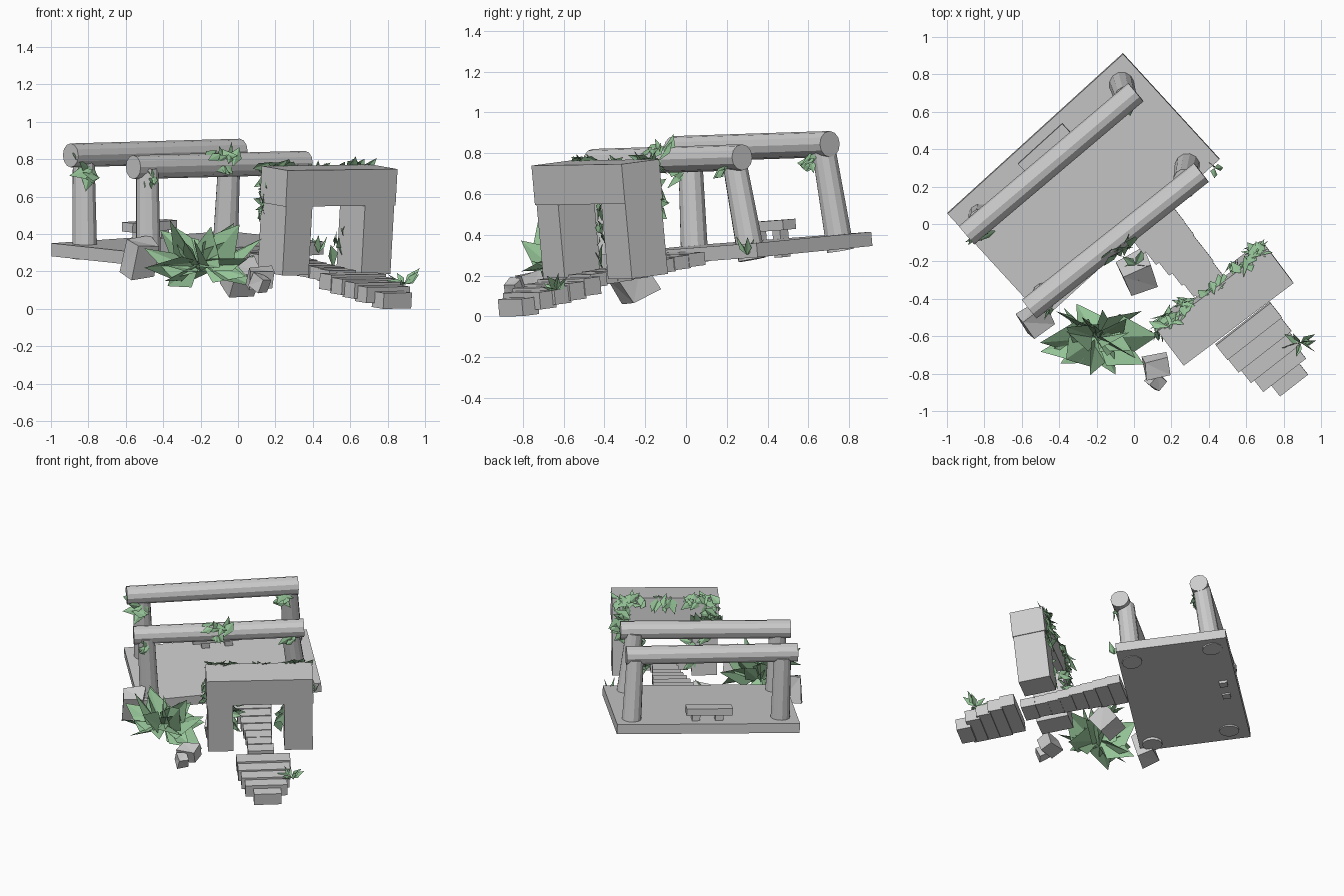
import bpy, bmesh, math, random
from mathutils import Vector, Matrix

if "Cube" in bpy.data.objects:
    bpy.data.objects.remove(bpy.data.objects["Cube"])

random.seed(4)
UP = Vector((0.011, -0.088, 1)).normalized()      # sinking slab
LEAN = Vector((0.055, -0.09, 1)).normalized()     # leaning gateway

green = bpy.data.materials.new("leaf_green")
green.diffuse_color = (0.30, 0.55, 0.31, 1)
green.use_nodes = True
green.node_tree.nodes["Principled BSDF"].inputs["Base Color"].default_value = green.diffuse_color


def finish(name, bm, mat=None):
    me = bpy.data.meshes.new(name)
    bm.to_mesh(me)
    bm.free()
    ob = bpy.data.objects.new(name, me)
    bpy.context.collection.objects.link(ob)
    if mat:
        me.materials.append(mat)
    return ob


def frame(angle, up):
    a = math.radians(angle)
    x = Vector((math.cos(a), math.sin(a), 0))
    x = (x - up * x.dot(up)).normalized()
    return Matrix((x, up.cross(x), up)).transposed()


def box(name, c, size, angle, up=Vector((0, 0, 1))):
    """Block whose top face is centred on c."""
    bm = bmesh.new()
    bmesh.ops.create_cube(bm, size=1)
    rot = frame(angle, up)
    for v in bm.verts:
        p = Vector((v.co.x * size[0], v.co.y * size[1], (v.co.z - 0.5) * size[2]))
        v.co = Vector(c) + rot @ p
    return finish(name, bm)


def rod(name, p, q, r1, r2, sides=12):
    p, q = Vector(p), Vector(q)
    d = q - p
    bm = bmesh.new()
    m = Matrix.Translation((p + q) / 2) @ d.to_track_quat('Z', 'Y').to_matrix().to_4x4()
    bmesh.ops.create_cone(bm, cap_ends=True, segments=sides, radius1=r1,
                          radius2=r2, depth=d.length, matrix=m)
    return finish(name, bm)


def rnd():
    return Vector([random.uniform(-1, 1) for _ in range(3)])


def add_leaf(bm, base, d, length, width, normal=None):
    """Folded pointed leaf."""
    d = d.normalized()
    side = d.cross(normal if normal else rnd()).normalized()
    n = d.cross(side)
    mid = base + d * length * 0.4
    vs = [bm.verts.new(p) for p in (
        base, mid + side * width + n * width * 0.3, base + d * length,
        mid - side * width + n * width * 0.3)]
    bm.faces.new((vs[0], vs[1], vs[2]))
    bm.faces.new((vs[0], vs[2], vs[3]))


def ivy(name, a, b, n, spread=0.03, length=0.11, normal=(0.4, -0.5, 0.2)):
    """Leaves scattered along the line a-b, lying roughly across the normal."""
    a, b, normal = Vector(a), Vector(b), Vector(normal).normalized()
    bm = bmesh.new()
    for i in range(n):
        p = a.lerp(b, (i + 0.5) / n) + rnd() * spread
        nn = (normal + rnd() * 0.45).normalized()
        d = nn.cross(rnd()).normalized()
        l = length * random.uniform(.7, 1.2)
        add_leaf(bm, p - d * l * 0.4, d, l, l * 0.27, nn)
    finish(name, bm, green)


def tuft(name, c, n, lo, hi, wide, tilt=(0.0, 1.0), flat=1.0):
    """Leaves fanning outward from one root."""
    bm = bmesh.new()
    for i in range(n):
        a = i * 2.4 + random.uniform(-.3, .3)
        d = Vector((math.cos(a), math.sin(a), random.uniform(*tilt))).normalized()
        d.y *= flat
        l = random.uniform(lo, hi) * d.length
        add_leaf(bm, Vector(c), d, l, l * wide)
    finish(name, bm, green)


def rock(name, c, size, angle, tilt):
    bm = bmesh.new()
    bmesh.ops.create_cube(bm, size=1)
    for v in bm.verts:
        v.co *= random.uniform(0.8, 1.1)
    rot = Matrix.Rotation(angle, 3, 'Z') @ Matrix.Rotation(tilt, 3, 'X')
    for v in bm.verts:
        v.co = Vector(c) + rot @ Vector([v.co[k] * size[k] for k in range(3)])
    bmesh.ops.triangulate(bm, faces=bm.faces[:])
    finish(name, bm)


# Slab
box("terrace_slab", (-0.27, 0.20, 0.355), (1.27, 0.765, 0.07), 42.5, UP)

# Columns and beams
cols = [((-0.82, 0.04, 0.345), (-0.825, 0.02, 0.80)),
        ((-0.48, -0.38, 0.295), (-0.485, -0.41, 0.75)),
        ((-0.065, 0.745, 0.40), (-0.045, 0.675, 0.82)),
        ((0.285, 0.31, 0.355), (0.27, 0.235, 0.77))]
for i, (p, q) in enumerate(cols):
    p, q = Vector(p), Vector(q)
    rod(f"column_{i+1}", p - (q - p).normalized() * 0.078, q, 0.069, 0.06)
rod("rear_beam", (-0.895, -0.06, 0.82), (0.01, 0.705, 0.845), 0.064, 0.064)
rod("front_beam", (-0.56, -0.455, 0.757), (0.36, 0.275, 0.78), 0.064, 0.064)

# Bench
box("bench_seat", (-0.473, 0.397, 0.468), (0.32, 0.085, 0.05), 42.5, UP)
for s in (-0.07, 0.09):
    box("bench_leg", (-0.473 + s * .74, 0.4 + s * .68, 0.43), (0.055, 0.055, 0.14), 42.5, UP)

# Gateway
R = frame(37, LEAN)
TOP = Vector((0.49, -0.445, 0.755))
box("gate_lintel", TOP, (0.735, 0.232, 0.195), 37, LEAN)
for x0, x1, n in ((-0.36, -0.185, "left"), (0.167, 0.362, "right")):
    box(f"gate_{n}_pillar", TOP + R @ Vector(((x0 + x1) / 2, 0, -0.195)),
        (x1 - x0, 0.222, 0.37), 37, LEAN)

# Steps: centre x, y, top z, width
path = [(0.13, -0.035, 0.31, 0.28), (0.19, -0.10, 0.295, 0.26), (0.25, -0.165, 0.28, 0.235),
        (0.31, -0.225, 0.265, 0.215), (0.365, -0.29, 0.25, 0.195), (0.42, -0.355, 0.237, 0.18),
        (0.475, -0.42, 0.225, 0.17), (0.53, -0.485, 0.21, 0.18),
        (0.615, -0.575, 0.188, 0.37), (0.67, -0.645, 0.165, 0.36), (0.725, -0.71, 0.145, 0.33),
        (0.775, -0.77, 0.122, 0.29), (0.825, -0.825, 0.09, 0.19)]
for i, (x, y, z, w) in enumerate(path):
    box(f"step_{i+1}", (x, y, z), (w, 0.10, 0.065 if i < 8 else 0.085), 38, LEAN)

# Rocks
rock("middle_rock", (0.015, -0.27, 0.16), (0.17, 0.16, 0.17), 0.4, 0.6)
rock("left_rock", (-0.52, -0.51, 0.27), (0.16, 0.13, 0.20), 0.6, 0.3)
rock("small_rock_a", (0.12, -0.76, 0.165), (0.13, 0.10, 0.10), 0.2, 0.3)
rock("small_rock_b", (0.12, -0.84, 0.14), (0.08, 0.08, 0.08), 0.9, 0.5)

# Shrub and tufts
tuft("big_shrub", (-0.2, -0.61, 0.2), 16, 0.24, 0.38, 0.32, (0.1, 1.6), 0.65)
tuft("big_shrub_low", (-0.2, -0.61, 0.25), 9, 0.24, 0.34, 0.34, (-0.45, 0.1), 0.65)
tuft("step_tuft", (0.89, -0.635, 0.13), 9, 0.09, 0.125, 0.2, (0.1, 1.3), 0.7)
tuft("slab_tuft", (0.43, 0.30, 0.30), 3, 0.08, 0.11, 0.2, (0.8, 2))
tuft("middle_tuft", (0.01, -0.22, 0.22), 5, 0.08, 0.13, 0.22)

# Ivy on columns and beams
ivy("ivy_column_1", (-0.83, -0.05, 0.79), (-0.78, -0.03, 0.70), 14, 0.03, 0.13)
ivy("ivy_column_2", (-0.47, -0.46, 0.71), (-0.45, -0.44, 0.68), 6, 0.02, 0.09)
ivy("ivy_column_3", (-0.04, 0.60, 0.79), (-0.04, 0.60, 0.73), 8, 0.02, 0.12)
ivy("ivy_column_4", (0.32, 0.19, 0.76), (0.30, 0.17, 0.70), 6, 0.02, 0.10)
ivy("ivy_beam", (-0.15, -0.20, 0.78), (0.0, -0.08, 0.79), 16, 0.035, 0.13)


# Ivy on gateway back and sides, in gateway coordinates
def gate_ivy(name, a, b, n, normal=(0, 1, 0), spread=0.025, length=0.12):
    ivy(name, TOP + R @ Vector(a), TOP + R @ Vector(b), n, spread, length, R @ Vector(normal))


gate_ivy("ivy_gate_top_left", (-0.35, 0.12, -0.02), (-0.14, 0.13, -0.02), 16, (0, 1, 0.7))
gate_ivy("ivy_gate_top_mid", (-0.06, 0.13, -0.03), (0.08, 0.13, -0.03), 9, (0, 1, 0.5))
gate_ivy("ivy_gate_top_right", (0.16, 0.12, -0.02), (0.35, 0.13, -0.02), 16, (0, 1, 0.7))
gate_ivy("ivy_gate_back_left", (-0.30, 0.13, -0.06), (-0.30, 0.13, -0.28), 18)
gate_ivy("ivy_gate_back_right", (0.29, 0.13, -0.06), (0.31, 0.13, -0.28), 18)
gate_ivy("ivy_gate_inner_left", (-0.17, 0.11, -0.22), (-0.16, 0.11, -0.48), 10, (1, 1, 0))
gate_ivy("ivy_gate_inner_right", (0.15, 0.09, -0.34), (0.14, 0.09, -0.48), 8, (-1, 1, 0))
gate_ivy("ivy_gate_side", (-0.375, 0.09, -0.08), (-0.375, 0.10, -0.30), 8, (-1, 0.6, 0), 0.015)
